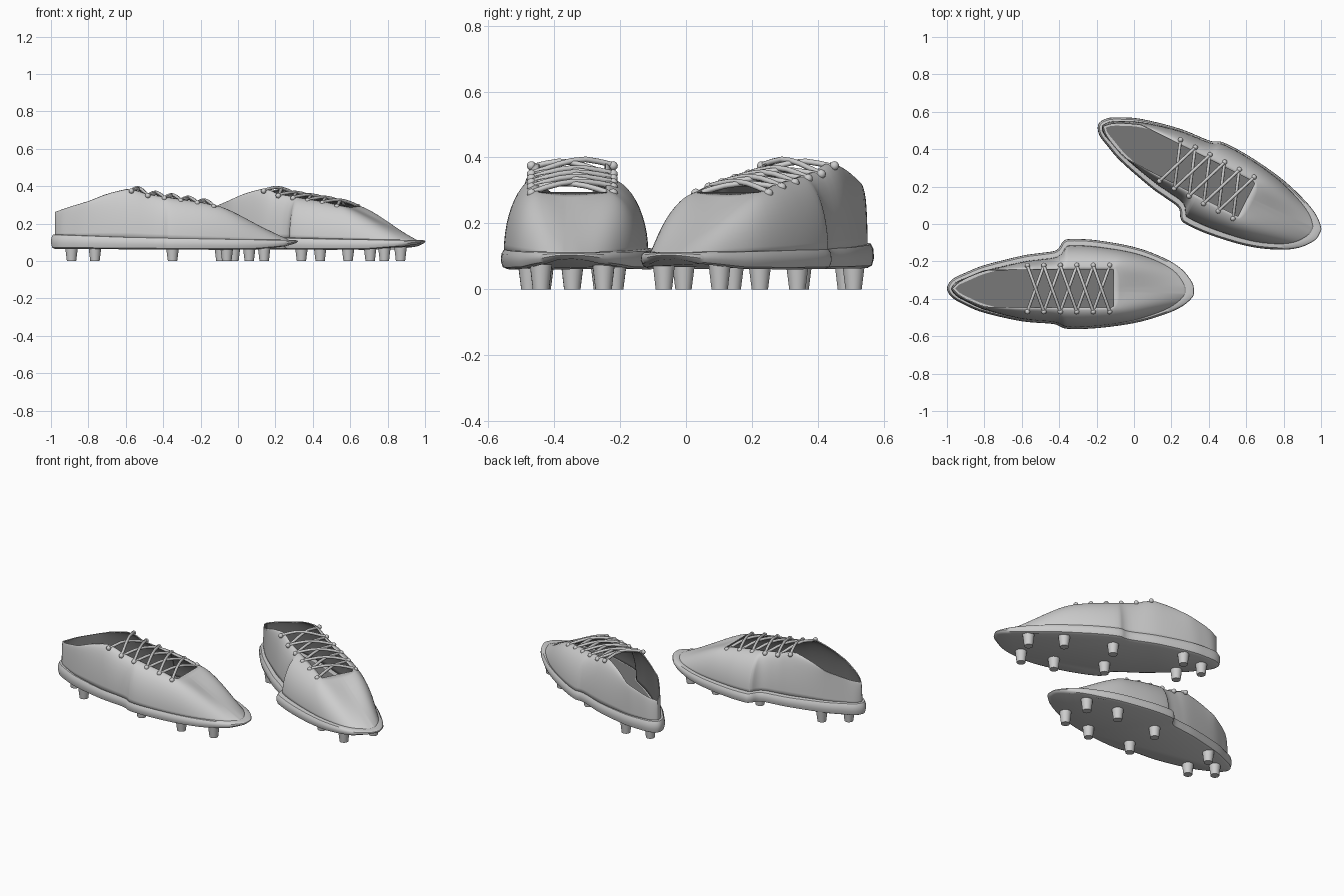
import bpy, bmesh, math
from mathutils import Vector

old = bpy.data.objects.get("Cube")
if old:
    bpy.data.objects.remove(old, do_unlink=True)


def material(name, v):
    m = bpy.data.materials.new(name)
    m.use_nodes = True
    m.diffuse_color = (v, v, v, 1)
    m.node_tree.nodes["Principled BSDF"].inputs["Base Color"].default_value = m.diffuse_color
    return m


GREY = material("light grey", .61)
DARK = material("dark grey lining", .19)

# Shoe outline as (distance from heel, sideways), counter-clockwise from the toe
OUTLINE = [(1.32, -.015), (1.31, .035), (1.25, .108), (1.15, .168), (1, .222),
           (.8, .258), (.66, .265), (.62, .25), (.585, .205), (.5, .19),
           (.4, .175), (.2, .125), (.1, .085), (.03, .05), (0, 0), (.03, -.05),
           (.1, -.09), (.2, -.13), (.4, -.175), (.57, -.19), (.64, -.215),
           (.8, -.212), (1, -.185), (1.15, -.143), (1.25, -.1), (1.31, -.05)]
# Heights and opening width along the shoe
SOLE_LOW = [(0, .065), (.9, .06), (1.1, .063), (1.25, .078), (1.32, .098)]
SOLE_TOP = [(0, .145), (.4, .13), (.9, .12), (1.32, .112)]
COLLAR = [(0, .255), (.1, .29), (.2, .32), (.3, .36), (.4, .385), (.46, .38),
          (.5, .36), (.6, .345), (.8, .315), (.89, .295)]
OPENING = [(.025, 0), (.06, .034), (.1, .058), (.2, .1), (.89, .102)]
THROAT, TIP = .89, 1.3


def lerp(table, a):
    if a <= table[0][0]:
        return table[0][1]
    for (x0, y0), (x1, y1) in zip(table, table[1:]):
        if a <= x1:
            return y0 + (y1 - y0) * (a - x0) / (x1 - x0)
    return table[-1][1]


def smooth_loop(pts, steps=5):
    """Closed curve passing through every point."""
    out, n = [], len(pts)
    for i in range(n):
        p0, p1, p2, p3 = (Vector(pts[(i + k) % n]) for k in (-1, 0, 1, 2))
        for s in range(steps):
            t = s / steps
            out.append(p1 + (p2 - p0) * t / 2
                       + (p0 * 2 - p1 * 5 + p2 * 4 - p3) * t * t / 2
                       + (p1 * 3 - p0 - p2 * 3 + p3) * t ** 3 / 2)
    return out


LOOP = smooth_loop(OUTLINE)


def inset(d):
    n = len(LOOP)
    out = []
    for i, p in enumerate(LOOP):
        t = (LOOP[(i + 1) % n] - LOOP[i - 1]).normalized()
        out.append(p + Vector((-t.y, t.x)) * d)
    return out


TURN = math.radians(-27)


def place(v, side):
    """Shoe space to world: one shoe straight, the other mirrored and turned."""
    a, p, z = v
    if side > 0:
        return Vector((a - 1, p - .345, z))
    c, s = math.cos(TURN), math.sin(TURN)
    return Vector((-.19 + a * c + p * s, .535 + a * s - p * c, z))


def finish(bm, name, side, angle=40):
    for v in bm.verts:
        v.co = place(v.co, side)
    if side < 0:
        bmesh.ops.reverse_faces(bm, faces=bm.faces[:])
    me = bpy.data.meshes.new(name)
    bm.to_mesh(me)
    bm.free()
    ob = bpy.data.objects.new(name, me)
    bpy.context.collection.objects.link(ob)
    for m in (GREY, DARK):
        me.materials.append(m)
    bpy.ops.object.select_all(action='DESELECT')
    ob.select_set(True)
    bpy.context.view_layer.objects.active = ob
    bpy.ops.object.shade_smooth_by_angle(angle=math.radians(angle))
    return ob


def loft(bm, rings):
    rows = [[bm.verts.new(co) for co in ring] for ring in rings]
    n = len(rows[0])
    for low, high in zip(rows, rows[1:]):
        for i in range(n):
            k = (i + 1) % n
            bm.faces.new((low[i], low[k], high[k], high[i]))
    return rows


def build_sole(label, side):
    bm = bmesh.new()
    rings = []
    for d, f in ((.02, 0), (.006, .1), (0, .4), (.002, .75), (.01, .95), (.03, 1)):
        ring = []
        for q in inset(d):
            lo, hi = lerp(SOLE_LOW, q.x), lerp(SOLE_TOP, q.x)
            ring.append((q.x, q.y, lo + (hi - lo) * f))
        rings.append(ring)
    rows = loft(bm, rings)
    bm.faces.new(rows[0][::-1])
    # dark inner floor, kept clear of the outer rim
    floor = [bm.verts.new((q.x, q.y, lerp(SOLE_TOP, q.x))) for q in inset(.045)]
    edge = rows[-1]
    for i in range(len(floor)):
        k = (i + 1) % len(floor)
        bm.faces.new((edge[i], edge[k], floor[k], floor[i]))
    bm.faces.new(floor).material_index = 1
    finish(bm, label + " sole", side)


def build_upper(label, side):
    bm = bmesh.new()
    base = inset(.022)
    # the upper leans towards the outer edge in the middle of the shoe
    for q in base:
        q.y -= .013 * math.sin(math.pi * min(1, q.x / TIP))
    rings, steps = [], 12
    for j in range(steps + 1):
        t = j / steps
        ring = []
        for q in base:
            front = max(0, min(1, (q.x - THROAT) / (TIP - THROAT)))
            w = lerp(OPENING, q.x)
            share = max(-1, min(1, q.y / .2)) if front > 0 else math.copysign(1, q.y)
            end = Vector((min(q.x, THROAT), w * share, lerp(COLLAR, q.x)))
            start = Vector((q.x, q.y, lerp(SOLE_TOP, q.x) - .012))
            # rounded sides that flatten towards the toe
            r = 1 - front ** 1.5
            out = (1 - t) * (1 - r) + math.cos(t * math.pi / 2) * r
            up = t * (1 - r) + math.sin(t * math.pi / 2) * r
            ring.append((end.x + (start.x - end.x) * out,
                         end.y + (start.y - end.y) * out,
                         start.z + (end.z - start.z) * up))
        rings.append(ring)
    loft(bm, rings)
    bmesh.ops.remove_doubles(bm, verts=bm.verts[:], dist=.0004)
    ob = finish(bm, label + " upper", side, 75)
    # dark lining inside the shell
    mod = ob.modifiers.new("lining", 'SOLIDIFY')
    mod.thickness = .005
    mod.offset = -1
    mod.material_offset = 1


def build_studs(label, side):
    bm = bmesh.new()
    spots = [(.11, 0)]
    for a, half in ((.235, .09), (.65, .11), (.94, .13), (1.14, .095)):
        spots += [(a, half), (a, -half)]
    for a, p in spots:
        top = lerp(SOLE_LOW, a) + .008
        made = bmesh.ops.create_cone(bm, cap_ends=True, segments=20,
                                     radius1=.025, radius2=.034, depth=top)
        bmesh.ops.translate(bm, verts=made["verts"], vec=(a, p, top / 2))
    finish(bm, label + " studs", side)


def build_laces(label, side):
    holes = [.43 + .088 * i for i in range(6)]
    cu = bpy.data.curves.new(label + " laces", 'CURVE')
    cu.dimensions = '3D'
    cu.bevel_depth = .0085
    cu.bevel_resolution = 2
    cu.use_fill_caps = True
    for a0, a1 in zip(holes, holes[1:]):
        for s in (1, -1):
            sp = cu.splines.new('POLY')
            sp.points.add(6)
            for i, pt in enumerate(sp.points):
                t = i / 6
                a = a0 + (a1 - a0) * t
                z = lerp(COLLAR, a) - .008 + .022 * math.sin(t * math.pi) + s * .003
                pt.co = (*place((a, s * .122 * (1 - 2 * t), z), side), 1)
    cu.materials.append(GREY)
    bpy.context.collection.objects.link(bpy.data.objects.new(label + " laces", cu))
    # eyelet knobs
    bm = bmesh.new()
    for a in holes:
        for s in (1, -1):
            made = bmesh.ops.create_uvsphere(bm, u_segments=12, v_segments=8, radius=.014)
            bmesh.ops.translate(bm, verts=made["verts"],
                                vec=(a, s * .124, lerp(COLLAR, a) - .008))
    finish(bm, label + " eyelets", side)


for label, side in (("straight shoe", 1), ("turned shoe", -1)):
    build_sole(label, side)
    build_upper(label, side)
    build_studs(label, side)
    build_laces(label, side)
